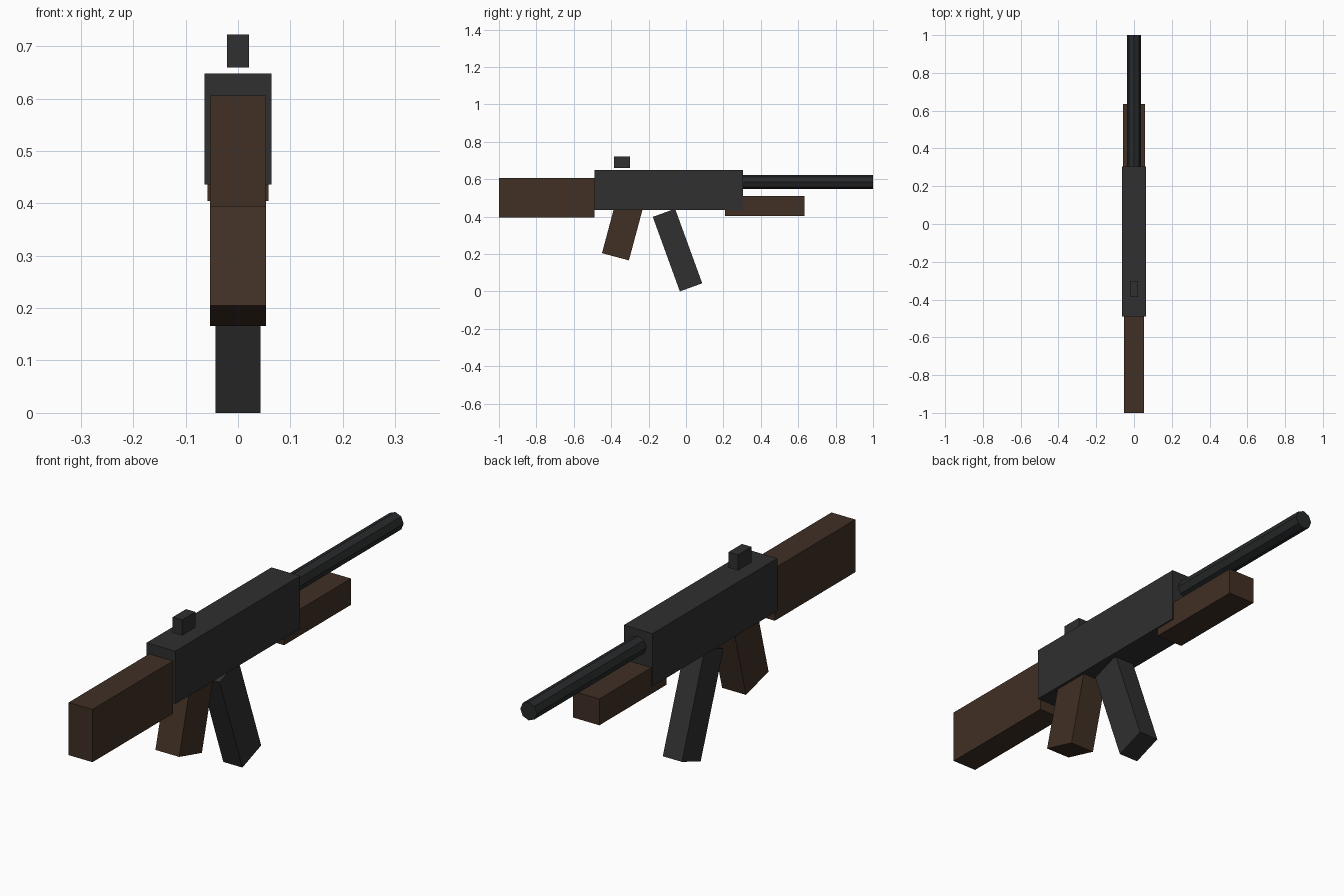
import bpy, math
from mathutils import Matrix

if "Cube" in bpy.data.objects:
    bpy.data.objects.remove(bpy.data.objects["Cube"])


def material(name, rgb):
    m = bpy.data.materials.new(name)
    m.diffuse_color = (*rgb, 1)
    m.use_nodes = True
    m.node_tree.nodes["Principled BSDF"].inputs["Base Color"].default_value = m.diffuse_color
    return m


metal = material("dark metal", (0.029, 0.029, 0.029))
barrel_steel = material("barrel steel", (0.021, 0.023, 0.024))
wood = material("dark wood", (0.052, 0.029, 0.018))


def box(name, size, y, z, mat, tilt=0):
    """Box centred on x = 0, tilted about the x axis in degrees."""
    bpy.ops.mesh.primitive_cube_add(size=1)
    ob = bpy.context.object
    ob.name = name
    ob.data.transform(Matrix.Diagonal((*size, 1)))
    ob.location = (0, y, z)
    ob.rotation_euler = (math.radians(tilt), 0, 0)
    ob.data.materials.append(mat)
    return ob


# Body and wooden furniture
box("receiver", (0.128, 0.793, 0.212), -0.0925, 0.542, metal)
box("stock", (0.106, 0.511, 0.212), -0.7445, 0.500, wood)
box("handguard", (0.117, 0.425, 0.106), 0.4215, 0.457, wood)

# Tilted grip and magazine
box("grip", (0.106, 0.149, 0.318), -0.336, 0.339, wood, -15)
box("magazine", (0.085, 0.127, 0.424), -0.0455, 0.221, metal, 20)

# Rear sight, floating just above the receiver
box("rear_sight", (0.042, 0.085, 0.063), -0.343, 0.691, metal)

# Eight-sided barrel
bpy.ops.mesh.primitive_cylinder_add(vertices=8, radius=0.037, depth=0.70,
                                    location=(0, 0.65, 0.585),
                                    rotation=(math.radians(90), 0, 0))
barrel = bpy.context.object
barrel.name = "barrel"
barrel.data.materials.append(barrel_steel)
